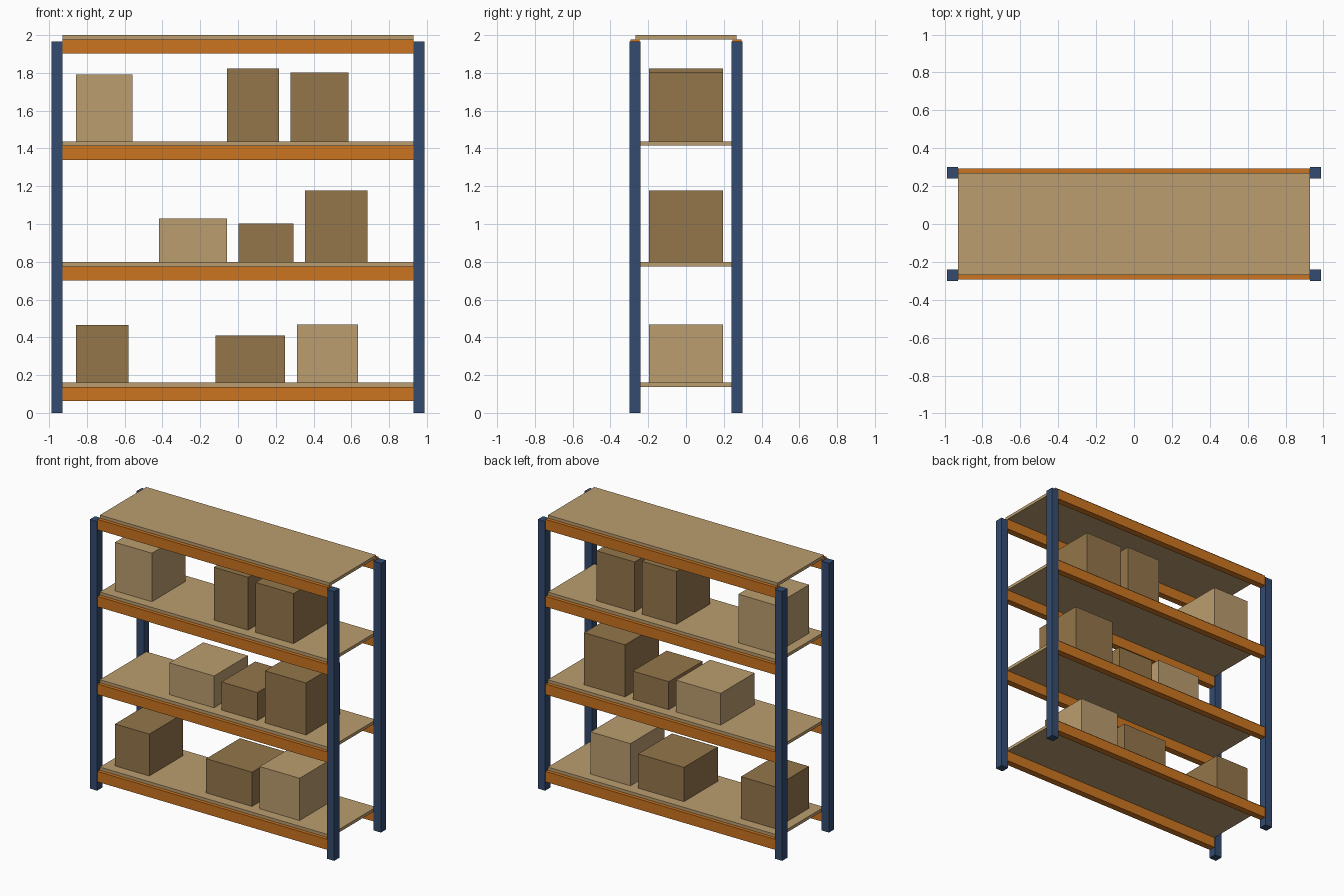
import bpy
import bmesh
from mathutils import Vector

if "Cube" in bpy.data.objects:
    bpy.data.objects.remove(bpy.data.objects["Cube"])


def material(name, rgb):
    m = bpy.data.materials.new(name)
    m.diffuse_color = (*rgb, 1.0)
    m.use_nodes = True
    m.node_tree.nodes["Principled BSDF"].inputs["Base Color"].default_value = m.diffuse_color
    return m


BLUE = material("post blue", (0.033, 0.072, 0.162))
ORANGE = material("beam orange", (0.604, 0.178, 0.015))
TAN = material("light tan", (0.497, 0.337, 0.159))
BROWN = material("cardboard brown", (0.296, 0.181, 0.070))


def box(name, lo, hi, mat):
    """Axis-aligned box between two corners."""
    lo, hi = Vector(lo), Vector(hi)
    bm = bmesh.new()
    bmesh.ops.create_cube(bm, size=1.0)
    bmesh.ops.scale(bm, vec=hi - lo, verts=bm.verts)
    mesh = bpy.data.meshes.new(name)
    bm.to_mesh(mesh)
    bm.free()
    mesh.materials.append(mat)
    obj = bpy.data.objects.new(name, mesh)
    obj.location = (lo + hi) / 2
    bpy.context.collection.objects.link(obj)
    return obj


SIDES = (("front", -1), ("back", 1))
INNER_X, OUTER_X = 0.928, 0.987
BOARD, BEAM = 0.022, 0.076

# Four corner posts
for side, sy in SIDES:
    for end, sx in (("left", -1), ("right", 1)):
        cx, cy = sx * (INNER_X + OUTER_X) / 2, sy * 0.27
        hw = (OUTER_X - INNER_X) / 2
        box(f"{side}_{end}_post", (cx - hw, cy - 0.03, 0), (cx + hw, cy + 0.03, 1.965), BLUE)

# Per level: shelf top height and cartons (x start, x end, top z, colour)
levels = [
    (0.160, [(-0.857, -0.580, 0.466, BROWN), (-0.120, 0.250, 0.410, BROWN), (0.312, 0.634, 0.468, TAN)]),
    (0.798, [(-0.417, -0.057, 1.030, TAN), (0.003, 0.293, 1.003, BROWN), (0.355, 0.686, 1.178, BROWN)]),
    (1.438, [(-0.857, -0.559, 1.792, TAN), (-0.059, 0.218, 1.824, BROWN), (0.279, 0.585, 1.803, BROWN)]),
    (2.000, []),
]

for n, (top, cartons) in enumerate(levels, 1):
    under = top - BOARD
    # Shelf board resting on a front and a back beam
    box(f"shelf_board_{n}", (-INNER_X, -0.268, under), (INNER_X, 0.268, top), TAN)
    for side, sy in SIDES:
        cy = sy * 0.27
        box(f"{side}_beam_{n}", (-INNER_X, cy - 0.024, under - BEAM), (INNER_X, cy + 0.024, under), ORANGE)
    # Cartons standing on the shelf
    for k, (x0, x1, z1, mat) in enumerate(cartons, 1):
        box(f"carton_{n}_{k}", (x0, -0.195, top), (x1, 0.195, z1), mat)
